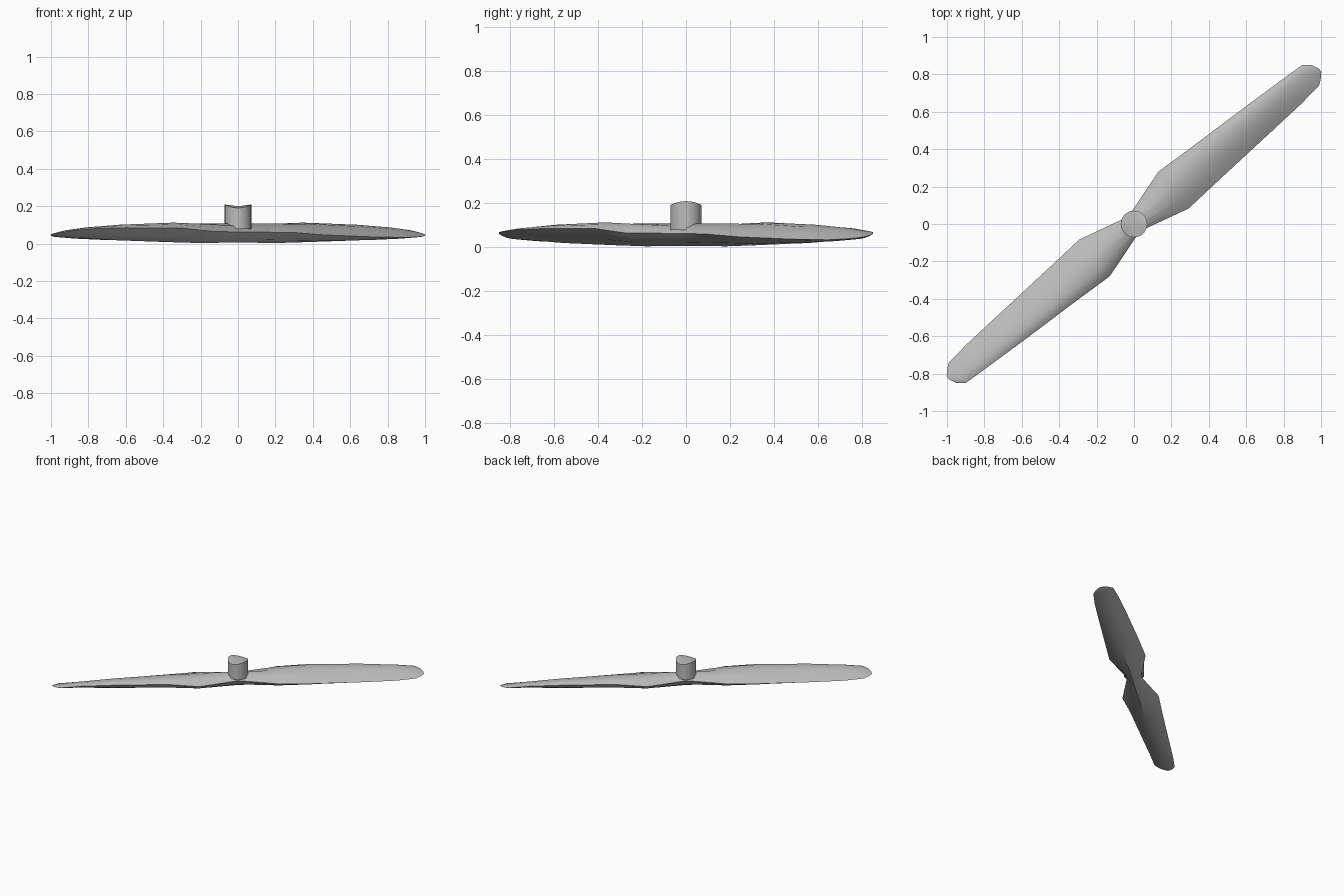
import bpy, bmesh, math
from mathutils import Matrix

cube = bpy.data.objects.get("Cube")
if cube:
    bpy.data.objects.remove(cube, do_unlink=True)

grey = bpy.data.materials.new("light_grey")
grey.use_nodes = True
colour = (0.5, 0.5, 0.5, 1)
grey.diffuse_color = colour
grey.node_tree.nodes["Principled BSDF"].inputs["Base Color"].default_value = colour


def finish(bm, name, angle):
    bmesh.ops.recalc_face_normals(bm, faces=bm.faces)
    mesh = bpy.data.meshes.new(name)
    bm.to_mesh(mesh)
    bm.free()
    obj = bpy.data.objects.new(name, mesh)
    bpy.context.collection.objects.link(obj)
    mesh.materials.append(grey)
    bpy.ops.object.select_all(action="DESELECT")
    obj.select_set(True)
    bpy.context.view_layer.objects.active = obj
    bpy.ops.object.shade_smooth_by_angle(angle=math.radians(angle))


# Blade stations: distance, lead edge (v, z), trail edge (v, z), top bulge, bottom bulge, skew
stations = [
    (0.0, .050, .062, -.050, .062, .045, .056, 1.0),
    (.278, .133, .065, -.122, .060, .046, .059, .75),
    (.50, .121, .084, -.108, .047, .042, .057, .75),
    (.864, .105, .085, -.087, .036, .032, .042, .75),
    (1.10, .092, .079, -.073, .033, .021, .025, .75),
    (1.235, .084, .068, -.058, .038, .012, .015, .75),
    (1.272, .054, .060, -.030, .043, .007, .008, .75),
    (1.291, .014, .052, -.008, .048, .002, .002, .75),
]
steps = [0, .1, .25, .5, .75, .9, 1]


def section(u, vl, zl, vt, zt, top, bottom, skew):
    def chord(t):
        return vl + (vt - vl) * t, zl + (zt - zl) * t
    pts = []
    for t in steps:
        v, z = chord(t)
        pts.append((u, v, z + top * math.sin(math.pi * t ** skew)))
    for t in steps[-2:0:-1]:
        v, z = chord(t)
        pts.append((u, v, z - bottom * math.sin(math.pi * t)))
    return pts


# Two lens-section blades, the second turned half a revolution
bm = bmesh.new()
for turn in (0, math.pi):
    spin = Matrix.Rotation(math.radians(39.5) + turn, 4, "Z")
    rings = []
    for s in stations:
        ring = [bm.verts.new(p) for p in section(*s)]
        bmesh.ops.transform(bm, matrix=spin, verts=ring)
        rings.append(ring)
    for a, b in zip(rings, rings[1:]):
        for i in range(len(a)):
            j = (i + 1) % len(a)
            bm.faces.new((a[i], a[j], b[j], b[i]))
    bm.faces.new(rings[-1])
bmesh.ops.remove_doubles(bm, verts=bm.verts, dist=.0005)
finish(bm, "propeller_blades", 30)

# Hub with a saddle-shaped top
bm = bmesh.new()
r = .071
bmesh.ops.create_cone(bm, cap_ends=True, cap_tris=True, segments=32,
                      radius1=r, radius2=r, depth=1)
for v in bm.verts:
    saddle = .009 * (v.co.x ** 2 - v.co.y ** 2) / r ** 2
    v.co.z = .2 + saddle if v.co.z > 0 else .078
finish(bm, "hub", 40)
